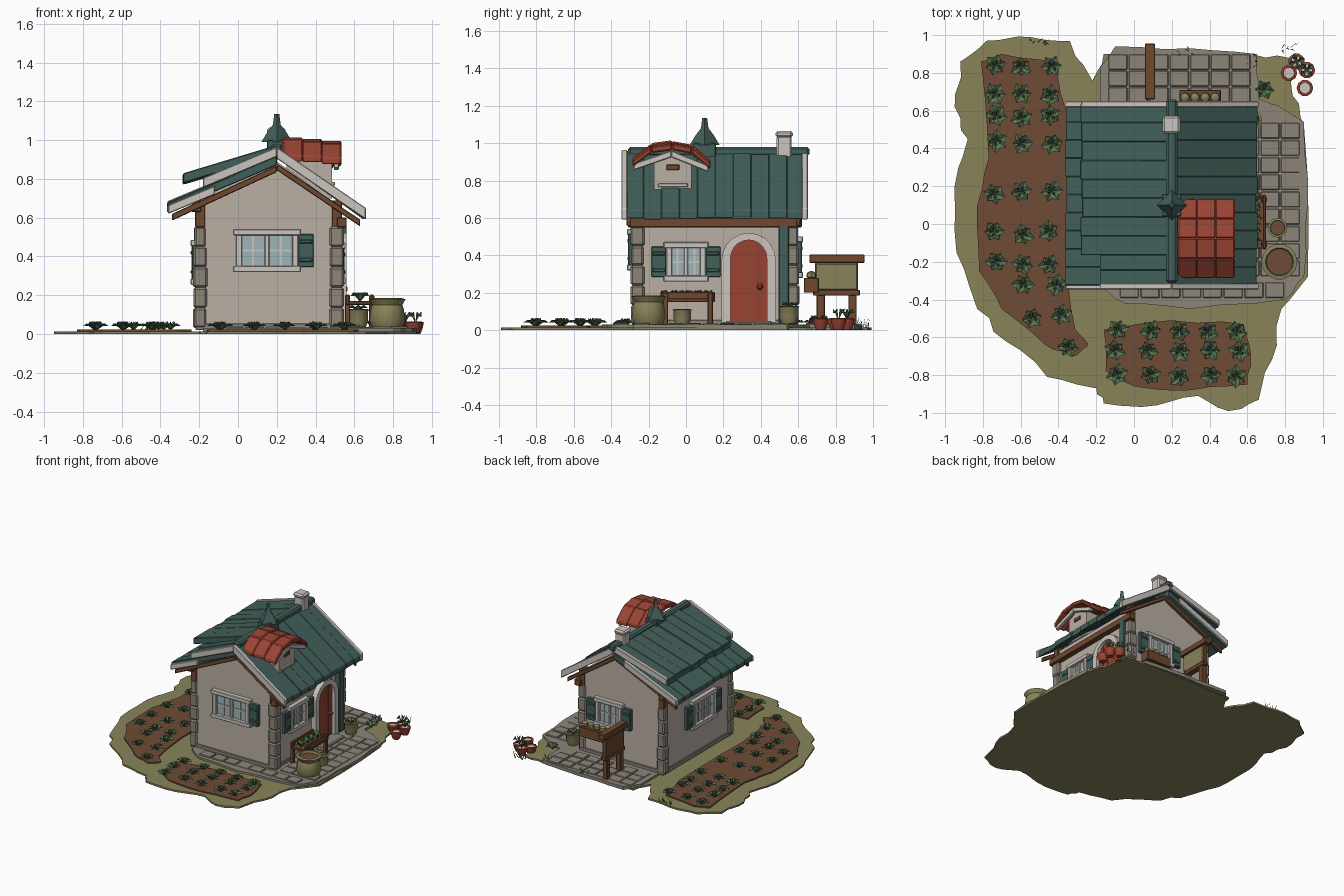
import bpy, bmesh, math, random
from mathutils import Matrix, Vector

random.seed(4)
default_cube = bpy.data.objects.get("Cube")
if default_cube:
    bpy.data.objects.remove(default_cube)


def material(name, hex_colour):
    srgb = [int(hex_colour[i:i + 2], 16) / 255 for i in (0, 2, 4)]
    linear = [((c + 0.055) / 1.055) ** 2.4 for c in srgb] + [1]
    mat = bpy.data.materials.new(name)
    mat.use_nodes = True
    mat.diffuse_color = linear
    mat.node_tree.nodes["Principled BSDF"].inputs["Base Color"].default_value = linear
    return mat


plaster = material("plaster", "bab0a5")
trim = material("pale_trim", "cbc5be")
teal = material("teal_roof", "42605a")
red = material("red_tile", "9a4433")
wood = material("brown_wood", "70482f")
soil = material("soil", "704b36")
grass = material("dry_grass", "88845a")
stone = material("grey_stone", "8c857a")
leaf = material("leaf_green", "597553")
glass = material("window_glass", "9fb4ba")


def jitter(amount):
    return random.uniform(-amount, amount)


def make_object(name, bm, mats, bevel=0.0, smooth=False):
    bmesh.ops.recalc_face_normals(bm, faces=bm.faces)
    mesh = bpy.data.meshes.new(name)
    bm.to_mesh(mesh)
    bm.free()
    for mat in mats:
        mesh.materials.append(mat)
    obj = bpy.data.objects.new(name, mesh)
    bpy.context.collection.objects.link(obj)
    if bevel:
        mod = obj.modifiers.new("soft_edges", "BEVEL")
        mod.width = bevel
        mod.segments = 1
    if smooth:
        bpy.ops.object.select_all(action="DESELECT")
        obj.select_set(True)
        bpy.context.view_layer.objects.active = obj
        bpy.ops.object.shade_smooth_by_angle(angle=math.radians(40))
    return obj


def prism(name, outline, lo, hi, mat, axis="y", place=None, bevel=0.0):
    """Extrude a flat outline along one axis."""
    order = {"x": lambda p, t: (t, p[0], p[1]), "y": lambda p, t: (p[0], t, p[1]),
             "z": lambda p, t: (p[0], p[1], t)}[axis]
    bm = bmesh.new()
    rings = [[bm.verts.new(order(p, t)) for p in outline] for t in (lo, hi)]
    bm.faces.new(rings[0])
    bm.faces.new(rings[1])
    for i in range(len(outline)):
        j = i - 1
        bm.faces.new((rings[0][j], rings[0][i], rings[1][i], rings[1][j]))
    if place:
        bm.transform(place)
    return make_object(name, bm, [mat], bevel)


def box(name, x, y, z, mat, place=None, bevel=0.004):
    rect = [(x[0], y[0]), (x[1], y[0]), (x[1], y[1]), (x[0], y[1])]
    return prism(name, rect, z[0], z[1], mat, "z", place, bevel)


def slab(name, a, b, thick, lo, hi, mat, axis="y", bevel=0.004):
    """Sloped board whose top edge runs from a to b."""
    outline = [a, b, (b[0], b[1] - thick), (a[0], a[1] - thick)]
    return prism(name, outline, lo, hi, mat, axis, None, bevel)


def lathe(name, profile, centre, mats, sides=12):
    """Round vessel; the last profile ring is closed with the second material."""
    bm = bmesh.new()
    rings = [[bm.verts.new((centre[0] + r * math.cos(k * math.tau / sides),
                            centre[1] + r * math.sin(k * math.tau / sides), z))
              for k in range(sides)] for r, z in profile]
    bm.faces.new(rings[0])
    for low, high in zip(rings, rings[1:]):
        for k in range(sides):
            bm.faces.new((low[k - 1], low[k], high[k], high[k - 1]))
    bm.faces.new(rings[-1]).material_index = len(mats) - 1
    return make_object(name, bm, mats, smooth=True)


def ragged(points, amount, cuts=3):
    out = []
    for a, b in zip(points, points[1:] + points[:1]):
        for i in range(cuts):
            p = Vector(a).lerp(Vector(b), i / cuts)
            out.append((p.x + jitter(amount), p.y + jitter(amount)) if i else a)
    return out


def leaves(name, spots, radius, height, count=6):
    """Rosettes of folded pointed leaves."""
    bm = bmesh.new()
    for x, y, z in spots:
        spin = random.random() * math.tau
        for k in range(count):
            turn = Matrix.Translation((x, y, z)) @ Matrix.Rotation(spin + k * math.tau / count, 4, "Z")
            size = radius * random.uniform(0.85, 1.15)
            shape = [(0, 0, 0), (size * 0.6, -size * 0.35, height), (size, 0, height * 0.6),
                     (size * 0.6, size * 0.35, height), (size * 0.5, 0, height * 0.6)]
            v = [bm.verts.new(turn @ Vector(p)) for p in shape]
            for ids in ((0, 1, 4), (1, 2, 4), (2, 3, 4), (3, 0, 4)):
                bm.faces.new([v[i] for i in ids])
    return make_object(name, bm, [leaf])


# Ground, vegetable beds and paving
lawn = [(-.92, .86), (-.78, .97), (-.55, .99), (-.34, .97), (-.22, .76), (-.16, .9), (.62, .9),
        (.82, .88), (.84, .68), (.9, .52), (.92, -.28), (.78, -.45), (.73, -.72), (.66, -.93),
        (.5, -.99), (.34, -.91), (.12, -.96), (-.16, -.95), (-.2, -.87), (-.46, -.81), (-.68, -.62),
        (-.83, -.45), (-.94, -.15), (-.95, .2), (-.88, .45), (-.95, .62)]
prism("lawn", ragged(lawn, .015), 0, .014, grass, "z")
side_bed = [(-.81, .86), (-.7, .9), (-.42, .86), (-.36, .6), (-.36, -.2), (-.31, -.56), (-.24, -.64),
            (-.31, -.7), (-.47, -.64), (-.7, -.45), (-.82, -.25), (-.83, .1), (-.77, .35)]
front_bed = [(-.16, -.56), (.2, -.51), (.58, -.53), (.62, -.7), (.6, -.85), (.3, -.88), (0, -.86), (-.15, -.78)]
for name, bed in (("side_bed", side_bed), ("front_bed", front_bed)):
    prism(name, ragged(bed, .008), .005, .024, soil, "z")
paving = [(-.18, .83), (-.1, .94), (.3, .93), (.65, .9), (.66, .66), (.76, .63), (.9, .54), (.92, .1),
          (.9, -.28), (.8, -.4), (.3, -.45), (-.05, -.42), (-.18, -.33)]
prism("paving", ragged(paving, .008), .004, .03, stone, "z")
for x0, x1, y0, y1 in ((-.14, .62, .64, .9), (.56, .88, -.28, .54), (-.08, .8, -.4, -.3)):
    nx, ny = round((x1 - x0) / .11), max(1, round((y1 - y0) / .09))
    for i in range(nx):
        for j in range(ny):
            cx, cy = x0 + (i + .5) * (x1 - x0) / nx, y0 + (j + .5) * (y1 - y0) / ny
            box("paving_stone", (cx - .05, cx + .05), (cy - .041, cy + .041), (.02, .036 + jitter(.004)), stone)

# Vegetables in rows
rows = [(x, y) for y in (.83, .68, .57, .43, .17, -.05, -.21) for x in (-.74, -.59, -.44)]
rows += [(-.58, -.33), (-.42, -.33), (-.53, -.49), (-.38, -.49), (-.34, -.66)]
rows += [(x, y) for y in (-.56, -.68, -.8) for x in (-.09, .08, .24, .4, .55)]
spots = [(x + jitter(.012), y + jitter(.012), .02) for x, y in rows]
leaves("vegetables", spots, .056, .035)
leaves("vegetable_hearts", spots, .03, .045, 4)

# House walls, plinth, corner stones and timber
gable = [(-.21, .02), (.52, .02), (.52, .66), (.2, .89), (-.21, .7)]
prism("walls", gable, -.28, .59, plaster)
box("plinth", (-.22, .53), (-.29, .6), (.02, .055), stone)
for x in (-.195, .51):
    for y in (-.26, .57):
        for k in range(5):
            w, d = .033 + jitter(.006), .033 + jitter(.006)
            box("corner_stone", (x - w, x + w), (y - d, y + d), (.03 + k * .105, .135 + k * .105), stone, bevel=.01)
        box("corner_post", (x - .026, x + .026), (y - .026, y + .026), (.55, .69), wood)
for x, z in ((-.215, .66), (.535, .58)):
    box("wall_plate", (x - .025, x + .025), (-.31, .62), (z - .03, z + .02), wood)
for y in (-.305, .6):
    slab("rafter", (-.34, .62), (.2, .87), .035, y - .012, y + .012, wood)
    slab("rafter", (.2, .88), (.63, .59), .035, y - .012, y + .012, wood)


# Roof boards
def boards(name, a, b, thick, lo, hi, count):
    step = (hi - lo) / count
    for k in range(count):
        dz, dx = jitter(.005), jitter(.006)
        slab(name, (a[0] + dx, a[1] + dz), (b[0], b[1] + dz), thick,
             lo + k * step, lo + (k + 1) * step + .003, teal)


boards("right_roof_board", (.65, .64), (.2, .96), .045, -.325, .635, 10)
boards("left_roof_board", (-.36, .675), (.2, .915), .045, -.325, .635, 10)
boards("upper_left_board", (-.28, .825), (.2, .97), .05, -.165, .635, 8)
boards("upper_left_short_board", (-.18, .8), (.2, .955), .05, -.325, -.165, 2)
box("ridge_cap", (.17, .23), (-.31, .66), (.93, .98), teal, bevel=.012)
for y in (-.33, .635):
    slab("right_barge_board", (.2, .965), (.66, .65), .06, y - .016, y + .016, trim)
slab("front_left_barge_board", (-.18, .805), (.2, .965), .05, -.346, -.314, trim)
slab("front_low_barge_board", (-.36, .665), (-.12, .765), .045, -.346, -.32, trim)
slab("back_left_barge_board", (-.28, .83), (.2, .975), .05, .619, .651, trim)
slab("back_low_barge_board", (-.365, .685), (.1, .88), .05, .619, .651, trim)

# Chimney and ridge turret
box("chimney", (.155, .24), (.485, .565), (.9, 1.04), trim, bevel=.01)
box("chimney_cap", (.15, .245), (.478, .572), (1.03, 1.065), trim, bevel=.012)
box("turret_base", (.15, .25), (.04, .16), (.9, 1.0), teal)
lathe("turret_spire", [(.08, .99), (.05, 1.04), (.02, 1.08), (.013, 1.135)], (.2, .1), [teal], 4)

# Dormer
dormer = [(-.17, .7), (.03, .7), (.03, .9), (-.07, .945), (-.17, .9)]
prism("dormer_wall", dormer, .25, .485, plaster, "x")
box("dormer_sill", (.48, .5), (-.15, .01), (.765, .785), trim)
box("dormer_vent", (.48, .492), (-.105, -.035), (.855, .885), wood)
slopes = [(-.285, .905), (-.185, .98), (-.075, .995), (.03, .975), (.13, .89)]
for a, b in zip(slopes, slopes[1:]):
    for k in range(3):
        dz = .018 - k * .008 + jitter(.004)
        x0 = .23 + k * .1
        slab("dormer_tile", (a[0], a[1] + dz), (b[0], b[1] + dz), .035, x0, x0 + .104, red, "x", .007)
for end, z in ((-.28, .89), (.12, .88)):
    slab("dormer_barge_board", (-.078, .96), (end, z), .035, .495, .52, trim, "x")


# Windows with lattice and shutters
def window(spot, angle, width, height, shutters):
    place = Matrix.Translation(spot) @ Matrix.Rotation(math.radians(angle), 4, "Z")
    w, h = width / 2, height / 2
    box("window_glass", (-w, w), (-.008, .01), (-h, h), glass, place, 0)
    for s in (-1, 1):
        box("window_jamb", (s * w - .016, s * w + .016), (-.03, .01), (-h, h), trim, place)
        box("window_rail", (-w - .03, w + .03), (-.035, .01), (s * h - .016, s * h + .016), trim, place)
        box("sash_edge", (s * w * .5 - .005, s * w * .5 + .005), (-.014, 0), (-h, h), trim, place, 0)
        if s in shutters:
            c = s * (w + .055)
            box("shutter", (c - .04, c + .04), (-.028, .005), (-h * .9, h * .9), teal, place)
            for z in (-.5, .5):
                box("shutter_batten", (c - .034, c + .034), (-.034, 0), (z * h - .01, z * h + .01), teal, place)
    box("mullion", (-.012, .012), (-.02, 0), (-h, h), trim, place)
    box("glazing_bar", (-w, w), (-.014, 0), (-.005, .005), trim, place, 0)


window((.15, -.28, .43), 0, .29, .19, (1,))
window((.52, 0, .365), 90, .18, .18, (-1, 1))
window((.26, .59, .39), 180, .2, .19, (-1, 1))
window((-.21, .1, .37), -90, .25, .2, (-1, 1))


# Arched door
def arch(half, spring, bottom=.04, steps=10):
    curve = [(.335 + half * math.cos(t * math.pi / steps), spring + half * math.sin(t * math.pi / steps))
             for t in range(steps + 1)]
    return [(.335 + half, bottom)] + curve + [(.335 - half, bottom)]


prism("door", arch(.1, .385), .5, .535, red, "x")
prism("door_frame", arch(.145, .375) + arch(.097, .385)[::-1], .5, .56, trim, "x")
for y in (.285, .335, .385):
    box("door_groove", (.53, .538), (y - .002, y + .002), (.05, .46), wood, bevel=0)
lathe("door_knob", [(.006, .215), (.016, .225), (.016, .24), (.006, .25)], (.55, .395), [red], 8)
box("door_step", (.52, .63), (.21, .46), (.02, .05), stone, bevel=.008)
box("door_side_post", (.5, .56), (.495, .55), (.04, .58), teal)

# Plant table and vessels beside the door
box("table_tray", (.56, .7), (-.13, .15), (.15, .17), wood)
for x in (.565, .69):
    box("table_side", (x - .008, x + .008), (-.135, .155), (.15, .205), wood)
    for y in (-.11, .13):
        box("table_leg", (x - .014, x + .014), (y - .014, y + .014), (.03, .2), wood)
leaves("table_plants", [(.63, -.09 + k * .065, .165) for k in range(4)], .05, .05)
lathe("sack", [(.075, .03), (.093, .07), (.085, .13), (.078, .15), (.095, .18), (.075, .185), (.07, .165)],
      (.77, -.2), [grass, soil], 14)
small_pot = [(.036, .03), (.046, .06), (.046, .1), (.052, .11), (.04, .112), (.038, .1)]
lathe("small_pot", small_pot, (.76, -.02), [grass, soil])
lathe("door_pot", [(r * 1.1, z * 1.15) for r, z in small_pot], (.62, .55), [grass, soil])
leaves("door_plant", [(.62, .55, .11)], .05, .04)
pot = [(.026, 0), (.038, .03), (.044, .06), (.032, .064), (.03, .055)]
pot_spots = [(.86, .86), (.915, .815), (.905, .72), (.82, .8)]
for x, y in pot_spots:
    lathe("red_pot", pot, (x, y), [red, trim], 10)
leaves("pot_plants", [(x, y, .055) for x, y in pot_spots[:2]], .045, .06, 4)
leaves("corner_plant", [(.69, .71, .03)], .05, .05)

# Rear stand and window planter
box("stand_board", (.065, .1), (.69, .92), (.21, .36), wood)
box("stand_panel", (.098, .107), (.695, .915), (.215, .355), grass)
box("stand_rail", (.058, .112), (.66, .955), (.36, .405), wood)
box("stand_low_rail", (.062, .11), (.68, .93), (.185, .215), wood)
for y in (.72, .89):
    box("stand_leg", (.065, .105), (y - .022, y + .022), (.02, .2), wood)
box("planter_box", (.24, .46), (.63, .71), (.2, .28), wood)
for k in range(4):
    x = .27 + k * .053
    lathe("planter_cabbage", [(.012, .27), (.027, .285), (.024, .305), (.01, .315)], (x, .67), [grass], 7)

# Grass tufts
bm = bmesh.new()
for cx, cy in ((-.5, .96), (.26, .92), (.82, .93), (.64, .86)):
    for k in range(7):
        x, y = cx + jitter(.05), cy + jitter(.02)
        tip = (x + jitter(.03), y + jitter(.03), random.uniform(.05, .09))
        bm.faces.new([bm.verts.new(p) for p in ((x - .005, y, .01), (x + .005, y + .003, .01), tip)])
make_object("grass_tufts", bm, [leaf])
